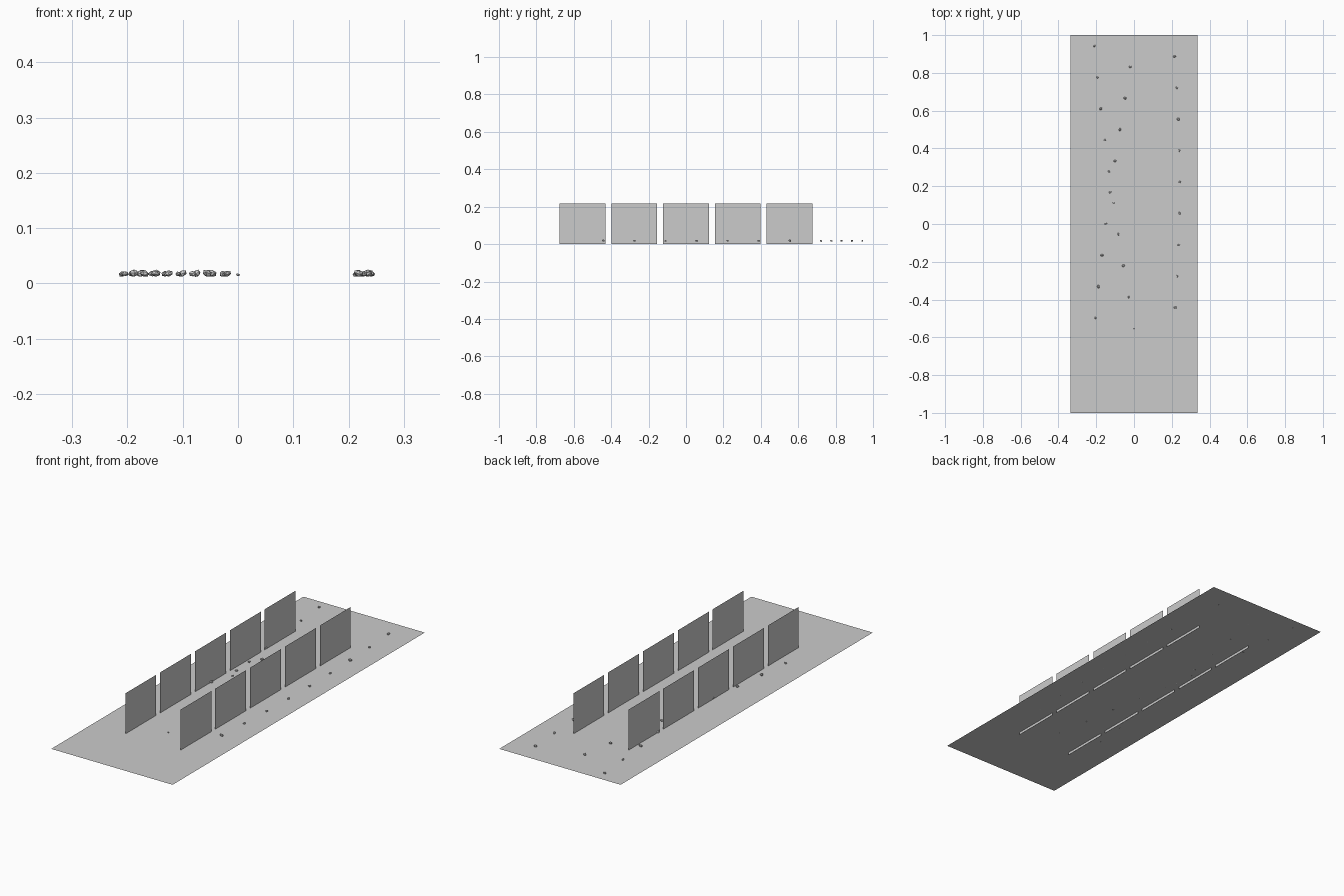
import bpy, bmesh, math, random
from mathutils import Matrix, Euler

if "Cube" in bpy.data.objects:
    bpy.data.objects.remove(bpy.data.objects["Cube"])

random.seed(4)
GROUND_Z = 0.0135


def material(name, grey):
    m = bpy.data.materials.new(name)
    m.diffuse_color = (grey, grey, grey, 1)
    m.use_nodes = True
    m.node_tree.nodes["Principled BSDF"].inputs["Base Color"].default_value = m.diffuse_color
    return m


grey = material("plain grey", 0.6)


def add_object(name, bm):
    me = bpy.data.meshes.new(name)
    bm.to_mesh(me)
    bm.free()
    me.materials.append(grey)
    ob = bpy.data.objects.new(name, me)
    bpy.context.collection.objects.link(ob)
    return ob


def add_quad(name, corners):
    bm = bmesh.new()
    bm.faces.new([bm.verts.new(c) for c in corners])
    return add_object(name, bm)


# flat path sheet
add_quad("ground_sheet", [(x, y, GROUND_Z) for x, y in
                          ((-0.337, -1), (0.337, -1), (0.337, 1), (-0.337, 1))])

# two rows of five thin upright panels, passing through the sheet
for side, x in (("left", -0.153), ("right", 0.153)):
    for i in range(5):
        y = (i - 2) * 0.2765
        a, b, top = y - 0.1225, y + 0.1225, 0.217
        add_quad(f"{side}_panel_{i + 1}",
                 [(x, a, 0), (x, b, 0), (x, b, top), (x, a, top)])

# faceted pebbles scattered along a sine rule
for k in range(28):
    size = 0.004 if k == 0 else random.uniform(0.007, 0.0105)
    x = -0.242 * math.sin(2.133 * k)
    y = -0.553 + 0.0554 * k
    bm = bmesh.new()
    bmesh.ops.create_icosphere(bm, subdivisions=1, radius=1)
    spin = Euler([random.uniform(-0.5, 0.5), random.uniform(-0.5, 0.5),
                  random.uniform(0, 6.28)]).to_matrix().to_4x4()
    shape = Matrix.Diagonal((size, size * 0.75, size * 0.65, 1))
    z = GROUND_Z + size * 0.5
    bm.transform(Matrix.Translation((x, y, z)) @ spin @ shape)
    add_object(f"pebble_{k + 1}", bm)
